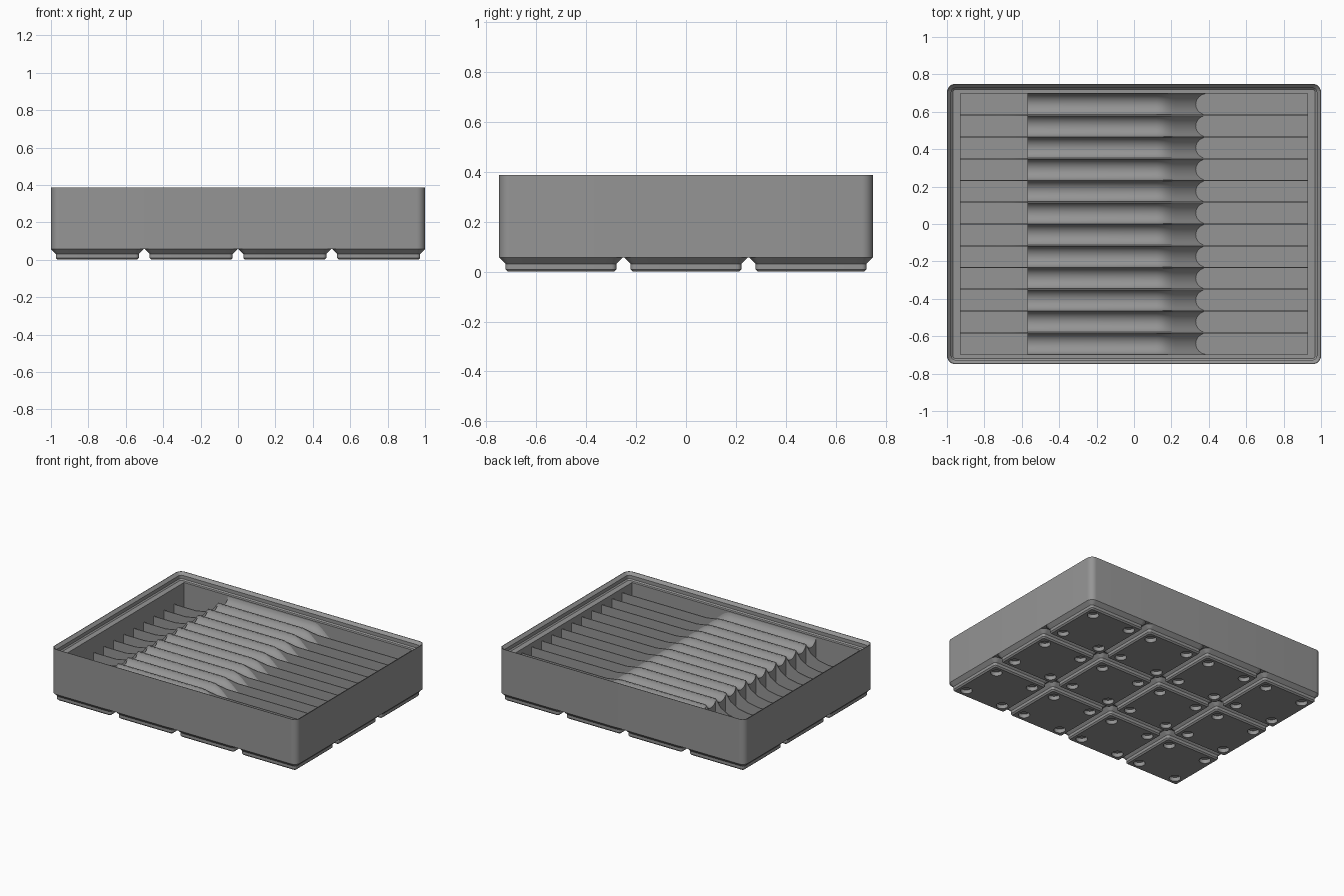
import bpy, bmesh, math

if "Cube" in bpy.data.objects:
    bpy.data.objects.remove(bpy.data.objects["Cube"])

U = 2 / 167.5                      # one millimetre in scene units
HX, HY = 1.0, 125.5 * U / 2        # half size of the tray
TOP, SHOULDER = 0.387, 0.059       # rim height, underside of the box
LEDGE, FLOOR = TOP - 4.4 * U, 0.13
PX, PY = 0.928, 0.698              # half size of the pocket
SLOTS = 12
PITCH = 2 * PY / SLOTS

grey = bpy.data.materials.new("grey plastic")
grey.diffuse_color = (0.30, 0.30, 0.30, 1)
grey.use_nodes = True
grey.node_tree.nodes["Principled BSDF"].inputs["Base Color"].default_value = grey.diffuse_color


def finish(bm, name, smooth=True, normals=True):
    if normals:
        bmesh.ops.recalc_face_normals(bm, faces=bm.faces[:])
    me = bpy.data.meshes.new(name)
    bm.to_mesh(me)
    bm.free()
    me.materials.append(grey)
    ob = bpy.data.objects.new(name, me)
    bpy.context.collection.objects.link(ob)
    if smooth:
        shade(ob)
    return ob


def shade(ob):
    bpy.ops.object.select_all(action='DESELECT')
    ob.select_set(True)
    bpy.context.view_layer.objects.active = ob
    bpy.ops.object.shade_smooth_by_angle(angle=math.radians(30))


def rounded_ring(bm, hx, hy, r, z, n=8):
    ring = []
    for q, (sx, sy) in enumerate([(1, 1), (-1, 1), (-1, -1), (1, -1)]):
        for i in range(n + 1):
            a = math.pi / 2 * (q + i / n)
            ring.append(bm.verts.new((sx * (hx - r) + r * math.cos(a),
                                      sy * (hy - r) + r * math.sin(a), z)))
    return ring


def loft(name, hx, hy, r, steps):
    """Stack rounded rectangles given as (inset, height) and cap both ends."""
    bm = bmesh.new()
    rings = [rounded_ring(bm, hx - d, hy - d, r - d, z) for d, z in steps]
    for a, b in zip(rings, rings[1:]):
        for i in range(len(a)):
            j = (i + 1) % len(a)
            bm.faces.new((a[i], a[j], b[j], b[i]))
    bm.faces.new(rings[0])
    bm.faces.new(rings[-1])
    return finish(bm, name, smooth=False)


def cut(ob, cutter):
    """Subtract the cutter, keep the result and discard the cutter."""
    mod = ob.modifiers.new("cut", 'BOOLEAN')
    mod.operation, mod.solver, mod.object = 'DIFFERENCE', 'EXACT', cutter
    bpy.context.view_layer.objects.active = ob
    bpy.ops.object.modifier_apply(modifier=mod.name)
    bpy.data.objects.remove(cutter)
    shade(ob)


# Box with stepped stacking rim
box = loft("tray_box", HX, HY, 3.75 * U,
           [(0, SHOULDER - 0.002), (0, TOP), (0.3 * U, TOP), (1.9 * U, TOP - 1.6 * U),
            (1.9 * U, TOP - 3.7 * U), (2.6 * U, LEDGE)])
bm = bmesh.new()
bmesh.ops.create_cube(bm, size=1)
for v in bm.verts:
    v.co = (v.co.x * 2 * PX, v.co.y * 2 * PY, FLOOR if v.co.z < 0 else TOP + 0.1)
cut(box, finish(bm, "pocket_cutter", smooth=False))

# Base feet with four magnet holes each
foot = loft("base_foot", 20.75 * U, 20.75 * U, 3.75 * U,
            [(2.95 * U, 0), (2.15 * U, 0.8 * U), (2.15 * U, 2.6 * U), (0, 4.75 * U), (0, SHOULDER)])
bm = bmesh.new()
for sx in (-1, 1):
    for sy in (-1, 1):
        new = bmesh.ops.create_cone(bm, cap_ends=True, segments=32, radius1=3.25 * U,
                                    radius2=3.25 * U, depth=4.8 * U)["verts"]
        bmesh.ops.translate(bm, verts=new, vec=(sx * 13 * U, sy * 13 * U, 0))
cut(foot, finish(bm, "magnet_cutter", smooth=False))
for i in range(4):
    for j in range(3):
        ob = foot if i == j == 0 else foot.copy()
        if ob is not foot:
            bpy.context.collection.objects.link(ob)
        ob.location = ((i - 1.5) * 42 * U, (j - 1) * 42 * U, 0)

# Thin dividers, scooped down at the left end
RIDGE = 0.322
profile = [(-PX, FLOOR), (-PX, 0.22), (-0.75, 0.22), (-0.67, 0.235), (-0.61, 0.27),
           (-0.57, RIDGE), (0.13, RIDGE), (0.24, 0.305), (PX, 0.305), (PX, FLOOR)]
bm = bmesh.new()
for k in range(1, SLOTS):
    y = -PY + k * PITCH
    face = bm.faces.new([bm.verts.new((x, y - 0.003, z)) for x, z in profile])
    ext = bmesh.ops.extrude_face_region(bm, geom=[face])["geom"]
    bmesh.ops.translate(bm, vec=(0, 0.006, 0),
                        verts=[g for g in ext if isinstance(g, bmesh.types.BMVert)])
finish(bm, "dividers")

# Trough-shaped rests that slope down to the slot floor on the right
W, R = PITCH / 2 - 0.001, 0.0585
path = [(-0.57, 0.28), (0.12, 0.28), (0.145, 0.277), (0.17, 0.267), (0.195, 0.25),
        (0.22, 0.228), (0.33, 0.13), (0.39, 0.077)]
bm = bmesh.new()
N = 14
amax = math.asin(W / R)
for k in range(SLOTS):
    yc = -PY + (k + 0.5) * PITCH
    rows = []
    for x, z in path:
        rows.append([bm.verts.new((x, yc + R * math.sin(a), z + R * (1 - math.cos(a))))
                     for a in (amax * (2 * i / N - 1) for i in range(N + 1))])
    for a, b in zip(rows, rows[1:]):
        for i in range(N):
            bm.faces.new((a[i], b[i], b[i + 1], a[i + 1]))
    low = [bm.verts.new((-0.57, v.co.y, FLOOR)) for v in rows[0]]
    for i in range(N):
        bm.faces.new((rows[0][i], rows[0][i + 1], low[i + 1], low[i]))
finish(bm, "trough_rests", normals=False)
